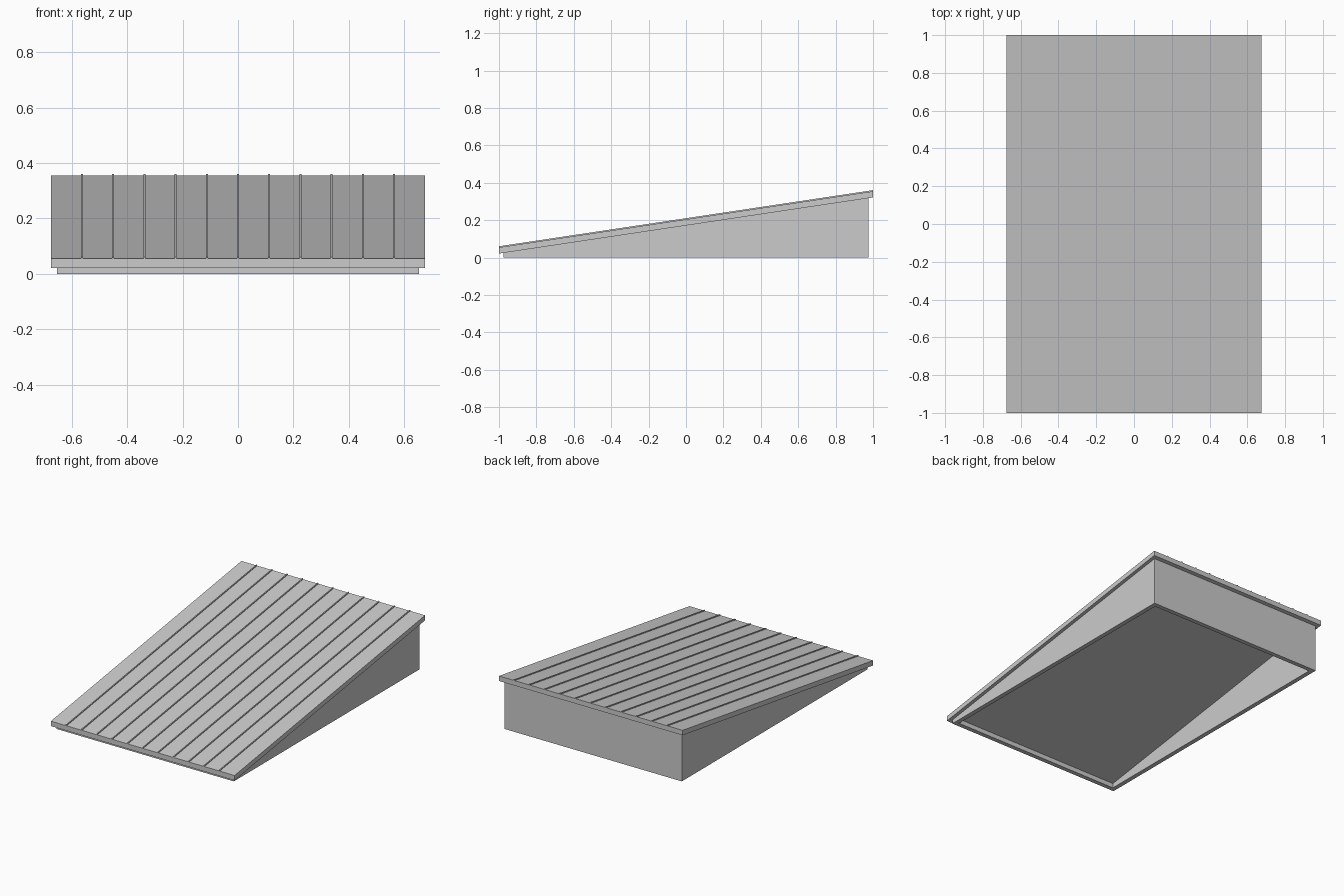
import bpy
import bmesh

cube = bpy.data.objects.get("Cube")
if cube:
    bpy.data.objects.remove(cube, do_unlink=True)

GREY = (0.6, 0.6, 0.6, 1)
grey = bpy.data.materials.new("plain grey")
grey.use_nodes = True
grey.diffuse_color = GREY
grey.node_tree.nodes["Principled BSDF"].inputs["Base Color"].default_value = GREY

HALF_W, HALF_L = 0.675, 1.0      # roof half width and half length
WALL_W, WALL_L = 0.652, 0.975    # outer wall half sizes
WALL_T = 0.03
UNDER, TOP, SEAM = 0.172, 0.205, 0.211   # heights at y = 0
SLOPE = 0.15
SEAM_W = 0.007
PANELS = 12


def finish(name, bm):
    bmesh.ops.recalc_face_normals(bm, faces=bm.faces)
    mesh = bpy.data.meshes.new(name)
    bm.to_mesh(mesh)
    bm.free()
    mesh.materials.append(grey)
    obj = bpy.data.objects.new(name, mesh)
    bpy.context.collection.objects.link(obj)
    return obj


def sloped_slab(name, x, width, low, high):
    """Side profile following the roof slope, extruded across x."""
    bm = bmesh.new()
    profile = [(-HALF_L, low), (HALF_L, low), (HALF_L, high), (-HALF_L, high)]
    face = bm.faces.new([bm.verts.new((x - width / 2, y, z + SLOPE * y)) for y, z in profile])
    side = bmesh.ops.extrude_face_region(bm, geom=[face])
    verts = [v for v in side["geom"] if isinstance(v, bmesh.types.BMVert)]
    bmesh.ops.translate(bm, verts=verts, vec=(width, 0, 0))
    return finish(name, bm)


# Roof deck with raised seams between the panels
sloped_slab("roof_deck", 0, 2 * HALF_W, UNDER, TOP)
for i in range(1, PANELS):
    x = -HALF_W + i * 2 * HALF_W / PANELS
    sloped_slab(f"roof_seam_{i}", x, SEAM_W, TOP, SEAM)

# Open-bottomed wall frame whose top follows the underside of the roof
bm = bmesh.new()
loops = []
for inset in (0, WALL_T):
    w, l = WALL_W - inset, WALL_L - inset
    corners = [(-w, -l), (w, -l), (w, l), (-w, l)]
    for rise in (False, True):
        loops.append([bm.verts.new((x, y, UNDER + SLOPE * y if rise else 0)) for x, y in corners])
outer_low, outer_high, inner_low, inner_high = loops
for a, b in ((outer_low, outer_high), (outer_high, inner_high),
             (inner_high, inner_low), (inner_low, outer_low)):
    for i in range(4):
        j = (i + 1) % 4
        bm.faces.new((a[i], a[j], b[j], b[i]))
finish("wall_frame", bm)
